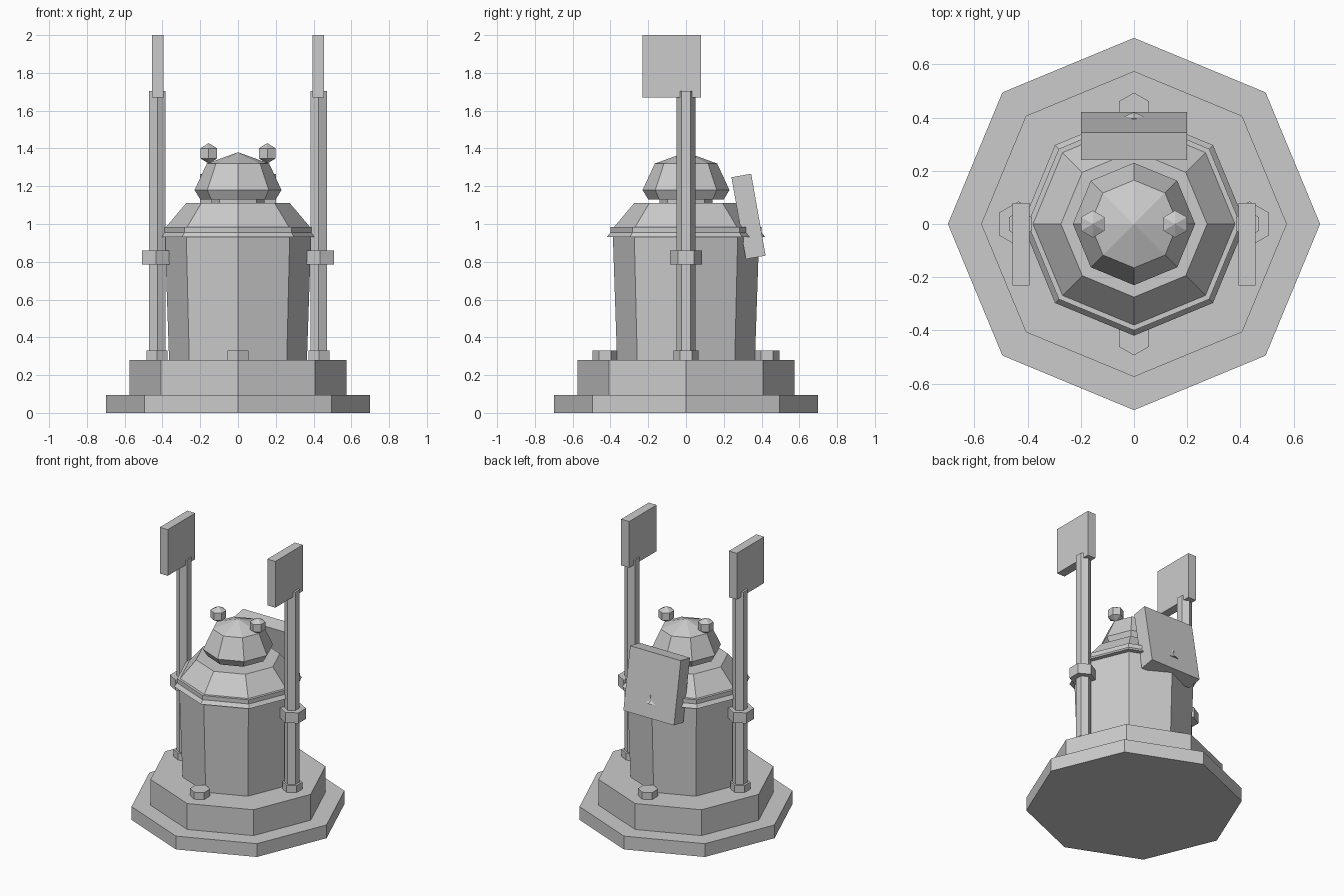
import bpy, bmesh
from math import pi, cos, sin, radians

if "Cube" in bpy.data.objects:
    bpy.data.objects.remove(bpy.data.objects["Cube"])


def lathe(name, profile, sides=8, at=(0, 0), phase=0.0):
    """Closed faceted solid from (radius, z) pairs, bottom to top."""
    bm = bmesh.new()
    rings = []
    for r, z in profile:
        if r == 0:
            rings.append([bm.verts.new((0, 0, z))])
        else:
            rings.append([bm.verts.new((r * cos(phase + 2 * pi * i / sides),
                                        r * sin(phase + 2 * pi * i / sides), z))
                          for i in range(sides)])
    for a, b in zip(rings, rings[1:]):
        for i in range(sides):
            j = (i + 1) % sides
            if len(a) == 1:
                bm.faces.new((a[0], b[j], b[i]))
            elif len(b) == 1:
                bm.faces.new((a[i], a[j], b[0]))
            else:
                bm.faces.new((a[i], a[j], b[j], b[i]))
    for ring in (rings[0], rings[-1]):
        if len(ring) > 1:
            bm.faces.new(ring)
    bmesh.ops.recalc_face_normals(bm, faces=bm.faces)
    mesh = bpy.data.meshes.new(name)
    bm.to_mesh(mesh)
    bm.free()
    ob = bpy.data.objects.new(name, mesh)
    ob.location = (at[0], at[1], 0)
    bpy.context.collection.objects.link(ob)
    return ob


def hex_post(name, r, z0, z1, x, y=0):
    return lathe(name, [(r, z0), (r, z1)], 6, (x, y), pi / 2)


def box(name, size, loc, tilt=0.0):
    bpy.ops.mesh.primitive_cube_add(size=1, location=loc, rotation=(tilt, 0, 0))
    ob = bpy.context.object
    ob.name = name
    ob.scale = size
    return ob


# Stepped octagonal plinth
lathe("base_lower_step", [(0.70, 0), (0.70, 0.095)])
lathe("base_upper_step", [(0.575, 0.095), (0.575, 0.28)])

# Tapered body with its flared shoulder
lathe("body", [(0.365, 0.28), (0.387, 0.93)])
lathe("shoulder", [(0.42, 0.93), (0.40, 0.955), (0.40, 0.985), (0.38, 0.985), (0.275, 1.11)])

# Neck and domed head
lathe("neck", [(0.14, 1.11), (0.14, 1.14)])
lathe("head", [(0.20, 1.13), (0.23, 1.18), (0.165, 1.32), (0, 1.38)])

# Left and right: head knob, pole, collar, flag
for side, s in (("left", -1), ("right", 1)):
    lathe(side + "_head_knob", [(0, 1.32), (0.051, 1.347), (0.051, 1.401), (0, 1.428)],
          6, (s * 0.155, 0), pi / 2)
    hex_post(side + "_pole", 0.05, 0.28, 1.705, s * 0.427)
    hex_post(side + "_collar", 0.085, 0.785, 0.86, s * 0.434)
    box(side + "_flag", (0.063, 0.31, 0.33), (s * 0.425, -0.076, 1.835))

# Four studs on the plinth
for name, x, y in (("left", -1, 0), ("right", 1, 0), ("front", 0, -1), ("back", 0, 1)):
    hex_post(name + "_stud", 0.065, 0.28, 0.33, x * 0.429, y * 0.429)

# Tilted pack on the back
box("back_pack", (0.40, 0.106, 0.44), (0, 0.331, 1.04), radians(10))
